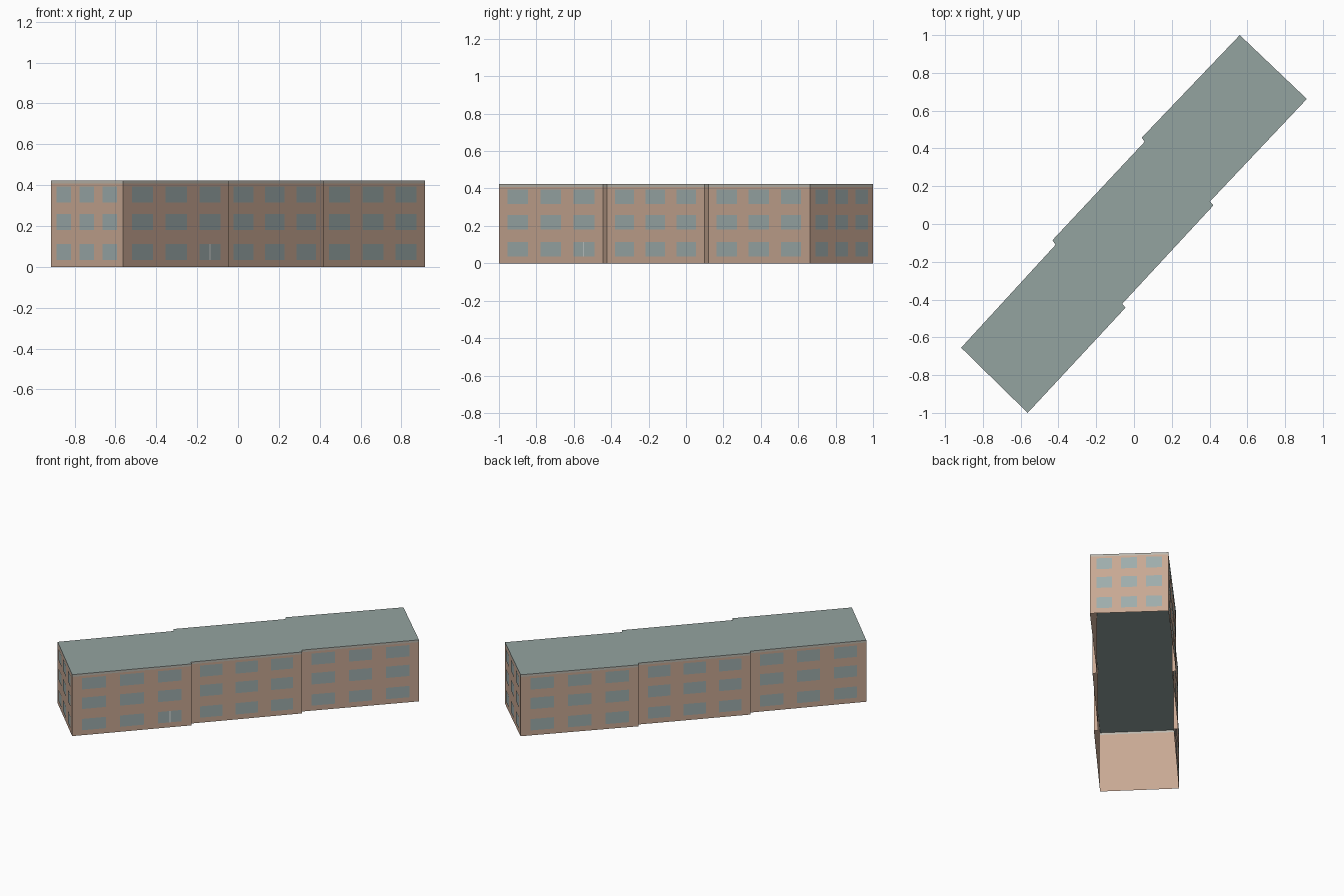
import bpy
import bmesh
from mathutils import Vector

cube = bpy.data.objects.get("Cube")
if cube:
    bpy.data.objects.remove(cube, do_unlink=True)


def srgb(r, g, b):
    def lin(c):
        c /= 255
        return c / 12.92 if c < 0.04045 else ((c + 0.055) / 1.055) ** 2.4
    return (lin(r), lin(g), lin(b), 1)


def material(name, colour):
    mat = bpy.data.materials.new(name)
    mat.use_nodes = True
    mat.diffuse_color = colour
    mat.node_tree.nodes["Principled BSDF"].inputs["Base Color"].default_value = colour
    return mat


WALL = material("tan wall", srgb(200, 168, 147))
GLASS = material("blue grey window", srgb(158, 173, 172))
ROOF = material("grey green roof", srgb(148, 163, 160))
TRIM = material("pale grey trim", srgb(188, 184, 174))
WHITE = material("white", srgb(245, 245, 245))

EAVES, TOP = 0.408, 0.423
WINDOW_ROWS = (0.074, 0.22, 0.355)
WINDOW_COLUMNS = (0.182, 0.5, 0.818)
WINDOW_HEIGHT = 0.078

# Stepped footprint, counter-clockwise: three blocks, each shifted sideways
FOOTPRINT = [Vector(p) for p in (
    (-0.563, -1.0), (-0.045, -0.443), (-0.062, -0.422), (0.42, 0.098),
    (0.403, 0.12), (0.915, 0.662), (0.56, 1.0), (0.041, 0.457),
    (0.056, 0.435), (-0.432, -0.086), (-0.415, -0.11), (-0.915, -0.655))]
EDGES = list(zip(FOOTPRINT, FOOTPRINT[1:] + FOOTPRINT[:1]))


def finish(bm, name, mat):
    mesh = bpy.data.meshes.new(name)
    bm.to_mesh(mesh)
    bm.free()
    mesh.materials.append(mat)
    obj = bpy.data.objects.new(name, mesh)
    bpy.context.collection.objects.link(obj)
    return obj


def ring(name, z0, z1, mat):
    """Upright band that follows the footprint."""
    bm = bmesh.new()
    low = [bm.verts.new((p.x, p.y, z0)) for p in FOOTPRINT]
    high = [bm.verts.new((p.x, p.y, z1)) for p in FOOTPRINT]
    for i in range(len(low)):
        j = (i + 1) % len(low)
        bm.faces.new((low[i], low[j], high[j], high[i]))
    return finish(bm, name, mat)


def plate(bm, a, b, centre, width, z, height, lift):
    """Upright rectangle lying just outside the wall from a to b."""
    along = b - a
    out = Vector((along.y, -along.x)).normalized() * lift
    left = a + along * (centre - width / 2) + out
    right = a + along * (centre + width / 2) + out
    z0, z1 = z - height / 2, z + height / 2
    bm.faces.new([bm.verts.new((p.x, p.y, h)) for p, h in (
        (left, z0), (right, z0), (right, z1), (left, z1))])


# Walls, open underneath, with a trim band at the roof edge
ring("walls", 0, EAVES, WALL)
ring("roof_edge", EAVES, TOP, TRIM)

# Flat roof
bm = bmesh.new()
bm.faces.new([bm.verts.new((p.x, p.y, TOP)) for p in FOOTPRINT])
finish(bm, "roof", ROOF)

# Three by three windows on every full wall, none on the short steps
bm = bmesh.new()
for a, b in EDGES:
    if (b - a).length > 0.3:
        for z in WINDOW_ROWS:
            for column in WINDOW_COLUMNS:
                plate(bm, a, b, column, 0.2, z, WINDOW_HEIGHT, 0.002)
finish(bm, "windows", GLASS)

# Thin white strip on one ground floor window
bm = bmesh.new()
a, b = EDGES[0]
plate(bm, a, b, WINDOW_COLUMNS[-1], 0.008, WINDOW_ROWS[0], WINDOW_HEIGHT, 0.004)
finish(bm, "door_strip", WHITE)
